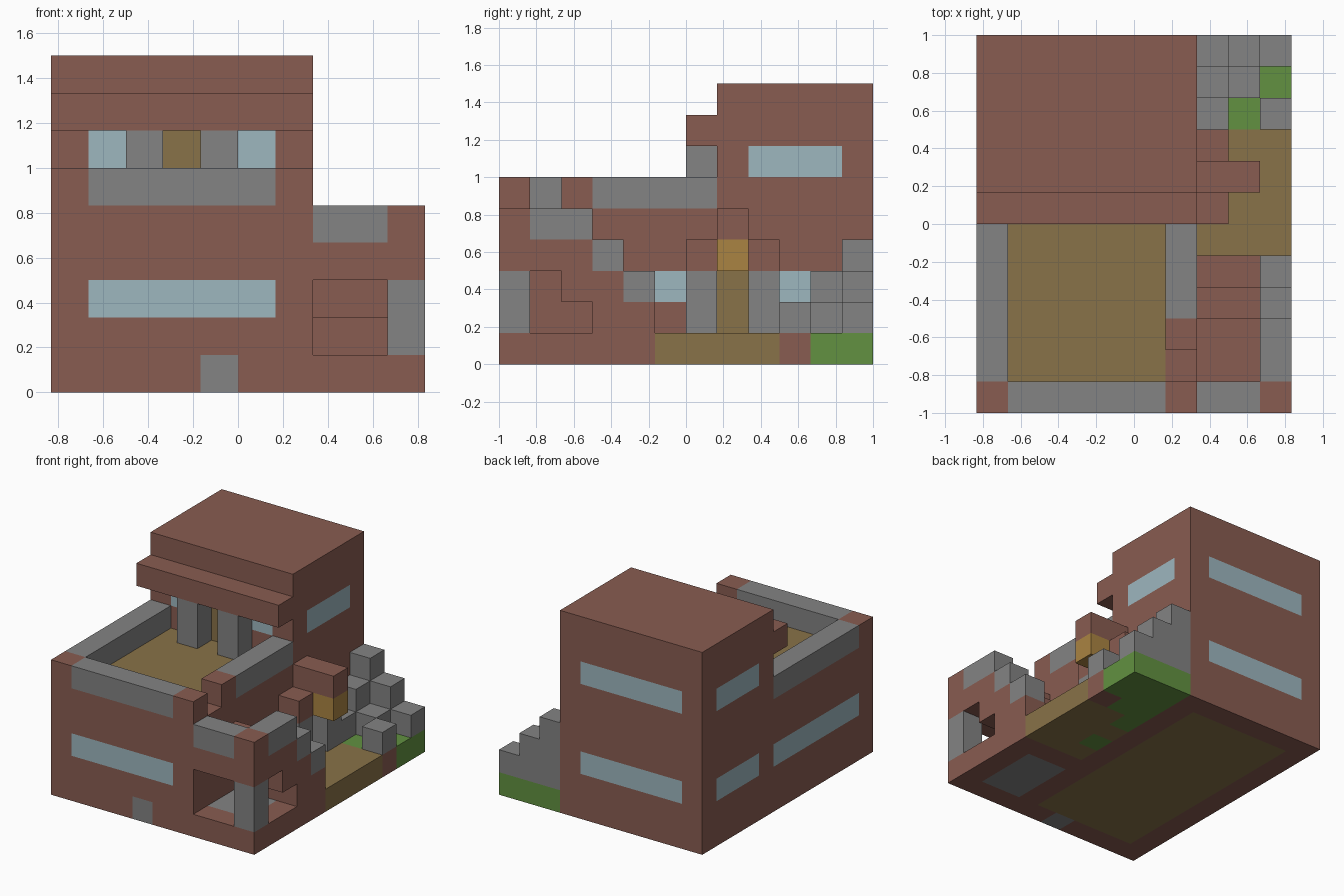
import bpy
import bmesh
from mathutils import Vector

if "Cube" in bpy.data.objects:
    bpy.data.objects.remove(bpy.data.objects["Cube"], do_unlink=True)

UNIT = 1 / 6          # edge length of one block
ORIGIN = Vector((-5, -6, 0))


def linear(c):
    c /= 255
    return c / 12.92 if c <= 0.04045 else ((c + 0.055) / 1.055) ** 2.4


def material(name, r, g, b):
    color = (linear(r), linear(g), linear(b), 1)
    mat = bpy.data.materials.new(name)
    mat.use_nodes = True
    mat.diffuse_color = color
    node = mat.node_tree.nodes["Principled BSDF"]
    node.inputs["Base Color"].default_value = color
    node.inputs["Roughness"].default_value = 0.9
    return mat


brick = material("red brick", 137, 92, 81)
stone = material("grey stone", 131, 131, 131)
glass = material("pale blue glass", 157, 183, 191)
wood = material("brown wood", 137, 114, 72)
gold = material("lamp gold", 170, 132, 66)
grass = material("grass green", 98, 145, 65)

cells = {}      # block position -> part name
paint = {}      # part name -> material


def fill(name, mat, x, y, z):
    """Fill a box of blocks; later parts replace earlier ones."""
    paint[name] = mat
    for i in range(*x):
        for j in range(*y):
            for k in range(*z):
                cells[i, j, k] = name


def carve(x, y, z):
    for i in range(*x):
        for j in range(*y):
            for k in range(*z):
                cells.pop((i, j, k), None)


# Main house, upper storey and canopy
fill("house_walls", brick, (0, 7), (0, 12), (0, 5))
fill("upper_storey", brick, (0, 7), (7, 12), (5, 9))
fill("canopy", brick, (0, 7), (6, 7), (7, 8))
fill("ground_floor", wood, (1, 6), (1, 11), (0, 1))
fill("front_step", stone, (4, 5), (0, 1), (0, 1))

# Terrace with parapet, entrance gap and posts
fill("terrace_floor", wood, (1, 6), (1, 7), (4, 5))
fill("parapet_corners", brick, (0, 7), (0, 1), (5, 6))
fill("front_parapet", stone, (1, 6), (0, 1), (5, 6))
fill("right_parapet", stone, (0, 1), (1, 7), (5, 6))
fill("left_parapet", stone, (6, 7), (3, 7), (5, 6))
fill("parapet_post", brick, (6, 7), (2, 3), (5, 6))
fill("terrace_door", wood, (3, 4), (7, 8), (5, 7))
for i in (2, 4):
    fill("canopy_posts", stone, (i, i + 1), (6, 7), (5, 7))
for i in (1, 5):
    fill("terrace_windows", glass, (i, i + 1), (7, 8), (6, 7))

# Windows around the house
fill("front_window", glass, (1, 6), (0, 1), (2, 3))
for k in (2, 6):
    fill("back_windows", glass, (1, 6), (11, 12), (k, k + 1))
    fill("right_windows", glass, (0, 1), (8, 11), (k, k + 1))
fill("right_long_window", glass, (0, 1), (1, 7), (2, 3))
fill("left_upper_window", glass, (6, 7), (8, 11), (6, 7))
for j in (5, 9):
    fill("left_lower_windows", glass, (6, 7), (j, j + 1), (2, 3))

# Side yard ground
fill("stair_base", brick, (7, 10), (0, 5), (0, 1))
fill("shelter_floor", stone, (7, 9), (1, 4), (0, 1))
fill("yard_path", wood, (7, 10), (5, 9), (0, 1))
fill("yard_grass", grass, (7, 10), (9, 12), (0, 1))
fill("yard_edge", brick, (9, 10), (9, 10), (0, 1))

# Outside stairs over an open shelter
fill("stairs", brick, (7, 10), (0, 3), (1, 4))
for j, top in ((3, 3), (4, 2)):
    fill("stairs", brick, (7, 10), (j, j + 1), (1, top))
carve((7, 10), (0, 2), (1, 3))
carve((7, 10), (2, 3), (1, 2))
fill("shelter_pillar", stone, (9, 10), (0, 1), (1, 3))
fill("stair_front_wall", stone, (7, 9), (0, 1), (4, 5))
fill("stair_corner", brick, (9, 10), (0, 1), (4, 5))
for j, k in ((1, 4), (2, 4), (3, 3), (4, 2)):
    fill("stair_rail", stone, (9, 10), (j, j + 1), (k, k + 1))

# Side door with porch and lamp
fill("side_door", wood, (6, 7), (7, 8), (1, 3))
for j in (6, 8):
    fill("pillar_grass", grass, (7, 8), (j, j + 1), (0, 1))
    fill("porch_pillars", stone, (7, 8), (j, j + 1), (1, 3))
fill("porch_lintel", brick, (7, 8), (6, 9), (3, 4))
fill("porch_roof", brick, (7, 9), (7, 8), (4, 5))
fill("porch_lamp", gold, (8, 9), (7, 8), (3, 4))

# Rocks stepping down from the back corner
for i, j, top in ((7, 11, 4), (8, 11, 3), (9, 11, 2), (7, 10, 3),
                  (8, 10, 2), (7, 9, 2), (9, 9, 2)):
    fill("rocks", stone, (i, i + 1), (j, j + 1), (1, top))


def build(name):
    """Make one object from the outward faces of a part's blocks."""
    bm = bmesh.new()
    for cell, part in cells.items():
        if part != name:
            continue
        center = Vector(cell) + Vector((0.5, 0.5, 0.5)) + ORIGIN
        for axis in range(3):
            for side in (-1, 1):
                near = list(cell)
                near[axis] += side
                if tuple(near) in cells:
                    continue
                n, u = Vector(), Vector()
                n[axis] = side / 2
                u[(axis + 1) % 3] = 0.5
                v = n.cross(u) * 2
                ring = (-u - v, u - v, u + v, v - u)
                bm.faces.new([bm.verts.new((center + n + r) * UNIT) for r in ring])
    bmesh.ops.remove_doubles(bm, verts=bm.verts, dist=0.001)
    bmesh.ops.dissolve_limit(bm, angle_limit=0.01, verts=bm.verts, edges=bm.edges)
    if bm.faces:
        mesh = bpy.data.meshes.new(name)
        bm.to_mesh(mesh)
        mesh.materials.append(paint[name])
        bpy.context.collection.objects.link(bpy.data.objects.new(name, mesh))
    bm.free()


for part_name in paint:
    build(part_name)
